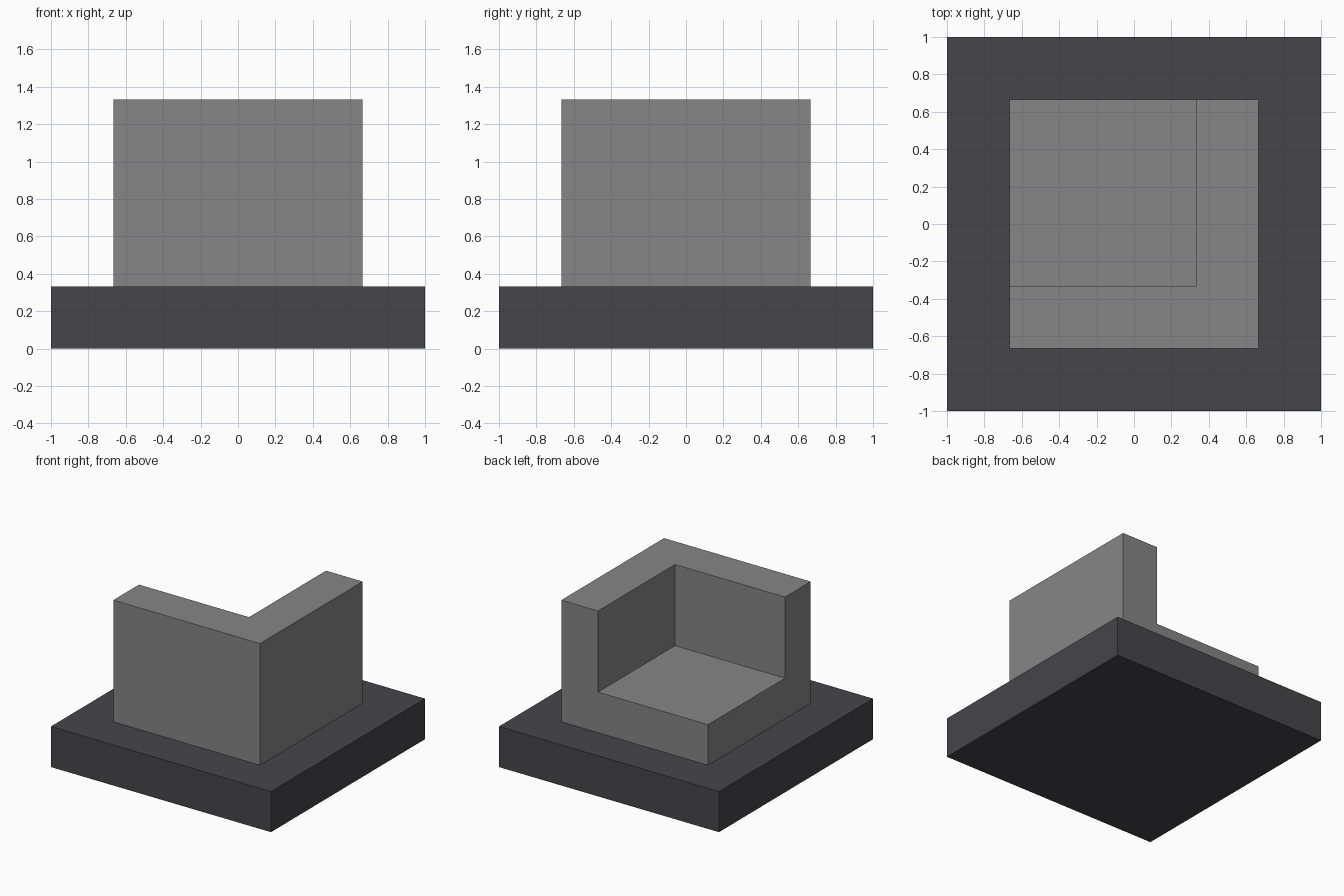
import bpy
import bmesh
import math
from mathutils import Matrix, Vector

cube = bpy.data.objects.get("Cube")
if cube:
    bpy.data.objects.remove(cube, do_unlink=True)

T = 1 / 3  # module: base height, wall thickness and seat height


def material(name, rgb):
    mat = bpy.data.materials.new(name)
    mat.use_nodes = True
    color = (*rgb, 1.0)
    mat.diffuse_color = color
    bsdf = next(n for n in mat.node_tree.nodes if n.type == "BSDF_PRINCIPLED")
    bsdf.inputs["Base Color"].default_value = color
    return mat


def block(width, bottom, height):
    """Square slab centred on the z axis, as a bmesh."""
    bm = bmesh.new()
    size = Matrix.Diagonal((width, width, height, 1))
    bmesh.ops.create_cube(bm, size=1, matrix=Matrix.Translation((0, 0, bottom + height / 2)) @ size)
    return bm


def finish(bm, name, mat):
    bmesh.ops.recalc_face_normals(bm, faces=bm.faces)
    mesh = bpy.data.meshes.new(name)
    bm.to_mesh(mesh)
    bm.free()
    mesh.materials.append(mat)
    obj = bpy.data.objects.new(name, mesh)
    bpy.context.collection.objects.link(obj)


dark = material("dark grey", (0.061, 0.059, 0.068))
grey = material("mid grey", (0.24, 0.24, 0.24))

# Base plinth
finish(block(2, 0, T), "base", dark)

# Corner seat: a slab split along the wall lines, with the L-shaped rim raised
bm = block(4 * T, T, T)
for point, normal in (((T, 0, 0), (1, 0, 0)), ((0, -T, 0), (0, 1, 0))):
    geom = bm.verts[:] + bm.edges[:] + bm.faces[:]
    bmesh.ops.bisect_plane(bm, geom=geom, plane_co=point, plane_no=normal)
bm.normal_update()
rim = []
for face in bm.faces:
    centre = face.calc_center_median()
    if face.normal.z > 0.9 and (centre.x > T or centre.y < -T):
        rim.append(face)
raised = bmesh.ops.extrude_face_region(bm, geom=rim)["geom"]
verts = [v for v in raised if isinstance(v, bmesh.types.BMVert)]
bmesh.ops.translate(bm, verts=verts, vec=Vector((0, 0, 2 * T)))
bmesh.ops.delete(bm, geom=[f for f in rim if f.is_valid], context="FACES")

# Merge the flat faces left by the cuts
bmesh.ops.dissolve_limit(bm, angle_limit=math.radians(1), verts=bm.verts[:], edges=bm.edges[:])
finish(bm, "corner_seat", grey)
